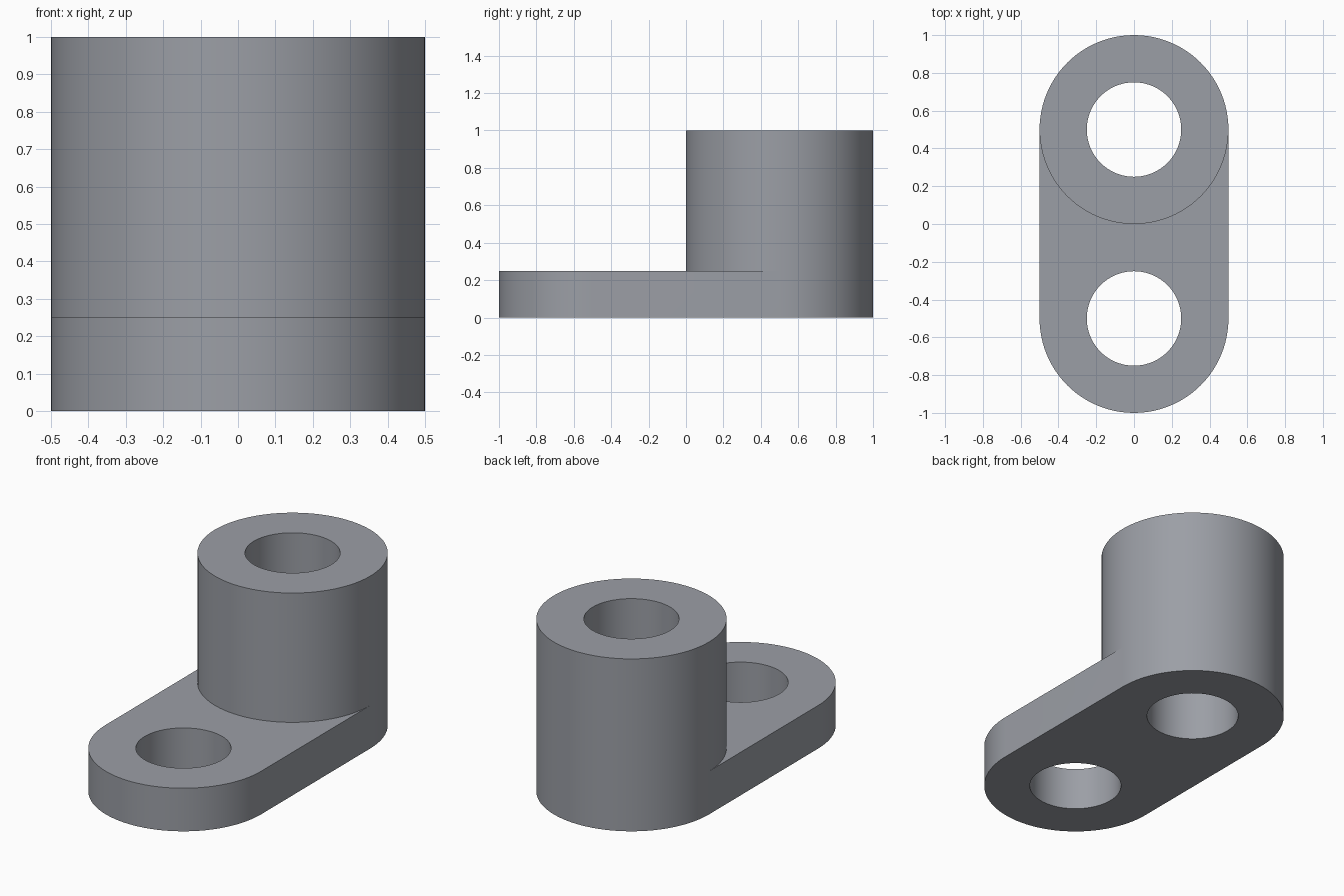
import bpy, bmesh
from math import pi, cos, sin

if "Cube" in bpy.data.objects:
    bpy.data.objects.remove(bpy.data.objects["Cube"])

N = 48                                  # segments per half circle
R, HOLE = 0.5, 0.25                     # outer and bore radii
FRONT, BACK = -0.5, 0.5                 # y of the two bore axes
PLATE_Z, TOP_Z = 0.25, 1.0

bm = bmesh.new()


def arc(cy, r, z, side):
    """Half circle from +x to -x; side=1 bulges to +y, side=-1 to -y."""
    return [(r * cos(pi * i / N), cy + side * r * sin(pi * i / N), z)
            for i in range(N + 1)]


def face(points):
    bm.faces.new([bm.verts.new(p) for p in points])


def strip(a, b):
    for i in range(len(a) - 1):
        face((a[i], a[i + 1], b[i + 1], b[i]))


def wall(cy, r, side, z0, z1):
    strip(arc(cy, r, z0, side), arc(cy, r, z1, side))


def half_ring(cy, z, side):
    strip(arc(cy, R, z, side), arc(cy, HOLE, z, side))


# Underside: two rounded ends and the web between the bores
half_ring(FRONT, 0, -1)
half_ring(BACK, 0, 1)
strip(arc(FRONT, HOLE, 0, 1), arc(BACK, HOLE, 0, -1))

# Plate top, running up to the foot of the boss
half_ring(FRONT, PLATE_Z, -1)
strip(arc(FRONT, HOLE, PLATE_Z, 1), arc(BACK, R, PLATE_Z, -1))

# Straight flanks with the corner pieces above and below
for s in (-1, 1):
    face(((s*R, FRONT, 0), (s*R, BACK, 0), (s*R, BACK, PLATE_Z), (s*R, FRONT, PLATE_Z)))
    face(((s*HOLE, FRONT, 0), (s*R, FRONT, 0), (s*R, BACK, 0), (s*HOLE, BACK, 0)))
    face(((s*HOLE, FRONT, PLATE_Z), (s*R, FRONT, PLATE_Z), (s*R, BACK, PLATE_Z)))

# Outer curved walls
wall(FRONT, R, -1, 0, PLATE_Z)
wall(BACK, R, 1, 0, PLATE_Z)
for side in (-1, 1):
    wall(BACK, R, side, PLATE_Z, TOP_Z)
    # Boss rim and both through bores
    half_ring(BACK, TOP_Z, side)
    wall(FRONT, HOLE, side, 0, PLATE_Z)
    wall(BACK, HOLE, side, 0, TOP_Z)

# Weld into one closed solid
bmesh.ops.remove_doubles(bm, verts=bm.verts[:], dist=1e-5)
bmesh.ops.recalc_face_normals(bm, faces=bm.faces[:])

mesh = bpy.data.meshes.new("bossed_link_plate")
bm.to_mesh(mesh)
bm.free()
obj = bpy.data.objects.new("bossed_link_plate", mesh)
bpy.context.collection.objects.link(obj)

# Dark bluish steel colour
steel = bpy.data.materials.new("steel")
steel.diffuse_color = (0.33, 0.345, 0.38, 1)
steel.use_nodes = True
steel.node_tree.nodes["Principled BSDF"].inputs["Base Color"].default_value = steel.diffuse_color
mesh.materials.append(steel)

bpy.context.view_layer.objects.active = obj
obj.select_set(True)
bpy.ops.object.shade_smooth_by_angle()
